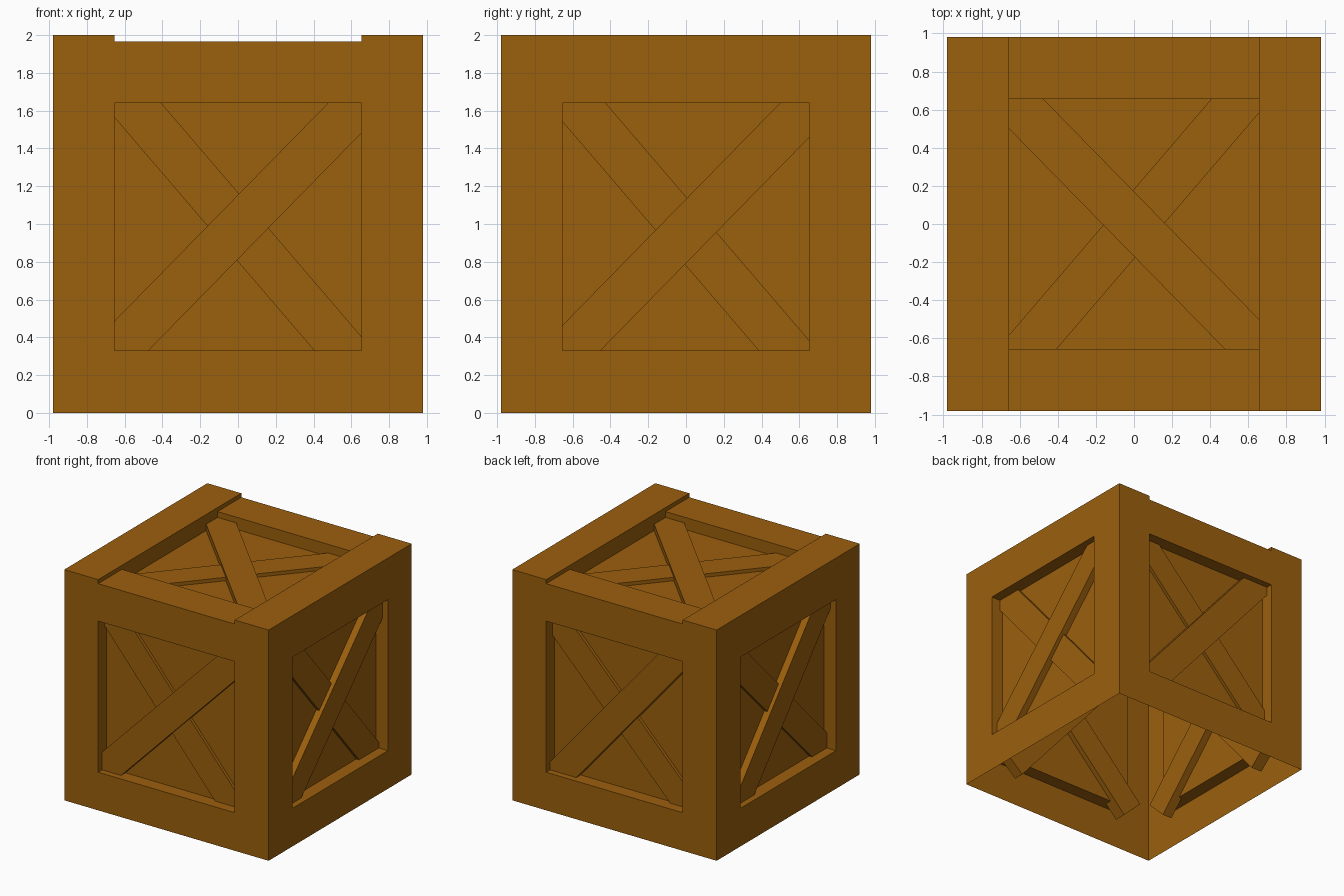
import bpy, bmesh, math
from mathutils import Matrix, Vector

if "Cube" in bpy.data.objects:
    bpy.data.objects.remove(bpy.data.objects["Cube"])

H = 0.98             # half width of crate
A = 0.655            # half width of each opening
Z0, Z1 = 0.33, 1.64  # side opening bottom and top
TOP, LOW = 2.0, 1.965  # heights of the side planks and the cross planks
DEEP = 0.115         # recess depth of the side panels
LID = 1.86           # height of the sunken lid panel

wood = bpy.data.materials.new("brown_wood")
wood.diffuse_color = (0.33, 0.115, 0.004, 1)
wood.use_nodes = True
wood.node_tree.nodes["Principled BSDF"].inputs["Base Color"].default_value = wood.diffuse_color


def make_object(name, bm):
    mesh = bpy.data.meshes.new(name)
    bm.to_mesh(mesh)
    bm.free()
    mesh.materials.append(wood)
    obj = bpy.data.objects.new(name, mesh)
    bpy.context.collection.objects.link(obj)
    return obj


def rect(bm, mat, axis, level, a, b, facing):
    """Axis-aligned rectangle at a level on an axis, with a chosen facing (+1/-1)."""
    pts = []
    for p, q in ((a[0], b[0]), (a[1], b[0]), (a[1], b[1]), (a[0], b[1])):
        co = [p, q]
        co.insert(axis, level)
        pts.append(Vector(co))
    n = (pts[1] - pts[0]).cross(pts[2] - pts[0])
    if n[axis] * facing < 0:
        pts.reverse()
    bm.faces.new([bm.verts.new(mat @ p) for p in pts])


# Side walls: framed opening with a sunken panel, open at the bottom
for i, side in enumerate(("front", "right", "back", "left")):
    bm = bmesh.new()
    m = Matrix.Rotation(i * math.pi / 2, 4, 'Z')
    head = LOW if i % 2 == 0 else TOP
    inner = -H + DEEP
    for s in (-1, 1):
        rect(bm, m, 1, -H, sorted((s * A, s * H)), (0, TOP), -1)        # post
        rect(bm, m, 0, s * A, (-H, inner), (Z0, Z1), -s)                # recess cheek
    rect(bm, m, 1, -H, (-A, A), (0, Z0), -1)                            # lower rail
    rect(bm, m, 1, -H, (-A, A), (Z1, head), -1)                         # upper rail
    rect(bm, m, 2, Z0, (-A, A), (-H, inner), 1)                         # recess sill
    rect(bm, m, 2, Z1, (-A, A), (-H, inner), -1)                        # recess ceiling
    rect(bm, m, 1, inner, (-A, A), (Z0, Z1), -1)                        # panel
    bmesh.ops.remove_doubles(bm, verts=bm.verts, dist=1e-5)
    make_object(side + "_wall", bm)

# Lid: two high side planks, two lower cross planks, sunken panel
bm = bmesh.new()
I = Matrix.Identity(4)
for s in (-1, 1):
    rect(bm, I, 2, TOP, sorted((s * A, s * H)), (-H, H), 1)
    rect(bm, I, 0, s * A, (-A, A), (LID, TOP), -s)
    rect(bm, I, 2, LOW, (-A, A), sorted((s * A, s * H)), 1)
    rect(bm, I, 1, s * A, (-A, A), (LID, LOW), -s)
    for t in (-1, 1):
        rect(bm, I, 0, s * A, sorted((t * A, t * H)), (LOW, TOP), -s)
rect(bm, I, 2, LID, (-A, A), (-A, A), 1)
bmesh.ops.remove_doubles(bm, verts=bm.verts, dist=1e-5)
make_object("lid", bm)


# Diagonal braces: boards piercing the panels, ends hidden behind the frames
def brace(name, frame, angle, near, far):
    """Board in the frame's XZ plane, between two depths along its +Y."""
    bm = bmesh.new()
    m = (frame @ Matrix.Translation((0, (near + far) / 2, 0))
         @ Matrix.Rotation(-math.radians(angle), 4, 'Y')
         @ Matrix.Diagonal((1.91, far - near, 0.238, 1)))
    bmesh.ops.create_cube(bm, size=1, matrix=m)
    make_object(name, bm)


SHALLOW, STEEP = 45.6, 49.4
for i, side in enumerate(("front", "right", "back", "left")):
    mid = 0.984 if i % 2 == 0 else 0.962
    frame = Matrix.Rotation(i * math.pi / 2, 4, 'Z') @ Matrix.Translation((0, -H, mid))
    a, b = (SHALLOW, STEEP) if i < 2 else (STEEP, SHALLOW)
    brace(side + "_outer_brace", frame, a, 0.055, 0.16)
    brace(side + "_inner_brace", frame, -b, 0.088, 0.18)

lid_frame = Matrix.Translation((0, 0, LOW)) @ Matrix.Rotation(-math.pi / 2, 4, 'X')
brace("lid_outer_brace", lid_frame, -SHALLOW, 0.05, 0.155)
brace("lid_inner_brace", lid_frame, STEEP, 0.075, 0.175)
